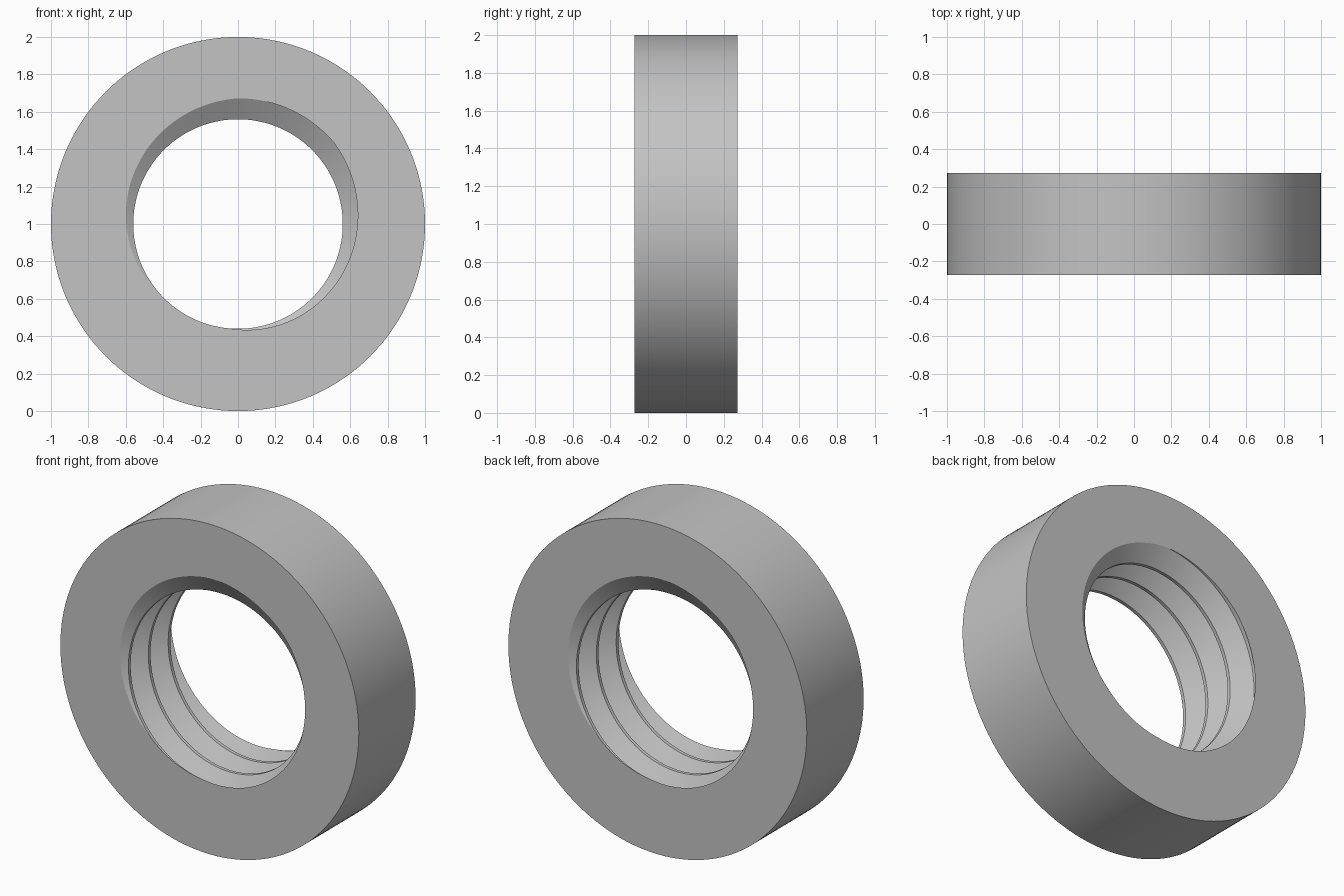
import bpy
import bmesh
from math import sin, cos, radians

cube = bpy.data.objects.get("Cube")
if cube:
    bpy.data.objects.remove(cube, do_unlink=True)

# Ring and thread sizes
OUTER, CREST, ROOT = 1.0, 0.56, 0.672
HALF = 0.272
START = 245                      # angle of the crest on the front face
TURNS = 2 + (2 * START - 180) / 360
PITCH = 2 * HALF / TURNS
CREST_HALF, ROOT_HALF = 20, 155  # phase where the flats end and begin
STEPS = 144


def bore_radius(angle, y):
    """Thread radius: flat crest, straight flank, flat root."""
    phase = angle - START + 360 * (y + HALF) / PITCH
    phase = abs((phase + 180) % 360 - 180)
    t = (phase - CREST_HALF) / (ROOT_HALF - CREST_HALF)
    return CREST + (ROOT - CREST) * min(max(t, 0), 1)


def column(bm, angle):
    """One closed section of the ring, from the outer wall round the bore."""
    points = [(OUTER, -HALF)]
    for turn in range(-1, 5):
        for edge in (-ROOT_HALF, -CREST_HALF, CREST_HALF, ROOT_HALF):
            y = -HALF + PITCH * (edge + 360 * turn - angle + START) / 360
            y = min(max(y, -HALF), HALF)
            points.append((bore_radius(angle, y), y))
    points.append((OUTER, HALF))
    a = radians(angle)
    return [bm.verts.new((r * cos(a), y, 1 + r * sin(a))) for r, y in points]


# Threaded ring: neighbouring sections joined, clipped ends welded
bm = bmesh.new()
columns = [column(bm, 360 * i / STEPS) for i in range(STEPS + 1)]
for a, b in zip(columns, columns[1:]):
    for j in range(len(a)):
        bm.faces.new((a[j - 1], a[j], b[j], b[j - 1]))
bmesh.ops.remove_doubles(bm, verts=bm.verts, dist=0.0001)
bmesh.ops.dissolve_degenerate(bm, edges=bm.edges, dist=0.00001)
bmesh.ops.recalc_face_normals(bm, faces=bm.faces)

mesh = bpy.data.meshes.new("threaded_ring")
bm.to_mesh(mesh)
bm.free()
ring = bpy.data.objects.new("threaded_ring", mesh)
bpy.context.collection.objects.link(ring)

# Plain grey metal
grey = bpy.data.materials.new("light_grey")
grey.use_nodes = True
colour = (0.55, 0.55, 0.55, 1)
grey.diffuse_color = colour
grey.node_tree.nodes["Principled BSDF"].inputs["Base Color"].default_value = colour
mesh.materials.append(grey)

bpy.ops.object.select_all(action="DESELECT")
ring.select_set(True)
bpy.context.view_layer.objects.active = ring
bpy.ops.object.shade_smooth_by_angle(angle=radians(25))
